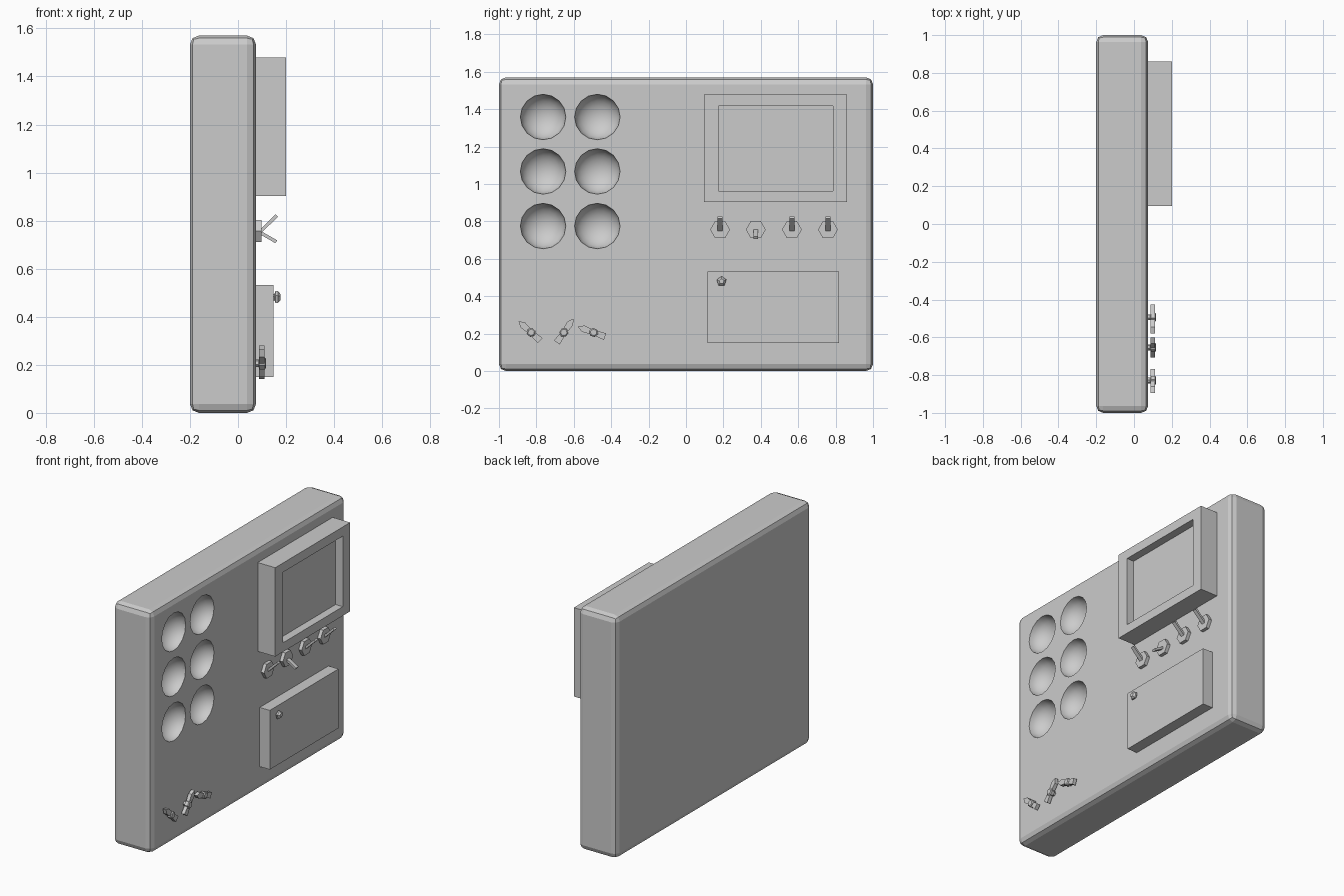
import bpy, bmesh, math
from mathutils import Matrix, Vector

if "Cube" in bpy.data.objects:
    bpy.data.objects.remove(bpy.data.objects["Cube"])

FACE = 0.075  # x of the panel's working face


def finish(bm, name):
    bmesh.ops.recalc_face_normals(bm, faces=bm.faces)
    mesh = bpy.data.meshes.new(name)
    bm.to_mesh(mesh)
    bm.free()
    ob = bpy.data.objects.new(name, mesh)
    bpy.context.collection.objects.link(ob)
    return ob


def add_box(bm, lo, hi):
    lo, hi = Vector(lo), Vector(hi)
    m = Matrix.Translation((lo + hi) / 2) @ Matrix.Diagonal((*(hi - lo), 1))
    bmesh.ops.create_cube(bm, size=1, matrix=m)


def lathe_x(bm, profile, y, z, n, phase=0):
    """Revolve (x, radius) pairs around an axis along x, with capped ends."""
    rings = []
    for x, r in profile:
        angles = [phase + 2 * math.pi * i / n for i in range(n)]
        rings.append([bm.verts.new((x, y + r * math.cos(a), z + r * math.sin(a))) for a in angles])
    for a, b in zip(rings, rings[1:]):
        for i in range(n):
            j = (i + 1) % n
            bm.faces.new((a[i], a[j], b[j], b[i]))
    bm.faces.new(rings[0])
    bm.faces.new(rings[-1])


# Panel body with rounded edges
bm = bmesh.new()
add_box(bm, (-0.2, -1, 0), (FACE, 1, 1.57))
bmesh.ops.bevel(bm, geom=bm.edges[:], offset=0.037, segments=2, profile=0.5, affect='EDGES')
body = finish(bm, "panel_body")

# Six bowl-shaped dial recesses
bm = bmesh.new()
for y in (-0.764, -0.474):
    for z in (1.358, 1.067, 0.775):
        m = (Matrix.Translation((FACE + 0.002, y, z)) @ Matrix.Diagonal((0.1, 0.122, 0.122, 1))
             @ Matrix.Rotation(math.pi / 2, 4, 'Y'))
        bmesh.ops.create_uvsphere(bm, u_segments=16, v_segments=12, radius=1, matrix=m)
for f in bm.faces:
    f.smooth = True
cutter = finish(bm, "dial_cutter")
cutter.hide_render = True
cutter.hide_viewport = True
mod = body.modifiers.new("dial_recesses", 'BOOLEAN')
mod.operation = 'DIFFERENCE'
mod.solver = 'EXACT'
mod.object = cutter

# Screen housing with sunken display
bm = bmesh.new()
add_box(bm, (FACE, 0.095, 0.903), (0.2, 0.861, 1.478))
bm.normal_update()
front = max(bm.faces, key=lambda f: f.calc_center_median().x)
bmesh.ops.inset_individual(bm, faces=[front], thickness=0.06)
bmesh.ops.inset_individual(bm, faces=[front], thickness=0.001)
c = front.calc_center_median()
inner = set(front.verts)
rim = {e.other_vert(v) for v in inner for e in v.link_edges} - inner
for v in inner | rim:
    v.co.y = 0.174 if v.co.y < c.y else 0.786
    v.co.z = 0.962 if v.co.z < c.z else 1.418
for v in inner:
    v.co.x -= 0.052
finish(bm, "screen_housing")

# Hatch and its little knob
bm = bmesh.new()
add_box(bm, (FACE, 0.115, 0.15), (0.147, 0.818, 0.533))
finish(bm, "hatch")
bm = bmesh.new()
lathe_x(bm, [(0.145, 0.014), (0.151, 0.014), (0.156, 0.027), (0.166, 0.027), (0.177, 0.014)],
        0.19, 0.48, 5, math.pi / 2)
finish(bm, "hatch_knob")

# Toggle switches: hex nut and angled lever
for i, (y, up) in enumerate(((0.182, True), (0.373, False), (0.566, True), (0.759, True))):
    bm = bmesh.new()
    lathe_x(bm, [(FACE, 0.053), (0.097, 0.053)], y, 0.756, 6)
    finish(bm, f"switch_nut_{i + 1}")
    bm = bmesh.new()
    add_box(bm, (0, -0.013, -0.007), (0.1 if up else 0.08, 0.013, 0.007))
    angle = math.radians(-44 if up else 30)
    bm.transform(Matrix.Translation((0.09, y, 0.752)) @ Matrix.Rotation(angle, 4, 'Y'))
    finish(bm, f"switch_lever_{i + 1}")

# Pointer knobs: flat waisted pointer on a hexagonal hub
half = [(0.09, 0), (0.06, 0.018), (0, 0.013), (-0.065, 0.019)]
outline = half + [(u, -v) for u, v in reversed(half[1:])]
for i, (y, deg) in enumerate(((-0.828, 138), (-0.653, 55), (-0.494, 160))):
    a = math.radians(deg)
    bm = bmesh.new()
    ring = [bm.verts.new((0.088, y + u * math.cos(a) - v * math.sin(a),
                          0.206 + u * math.sin(a) + v * math.cos(a))) for u, v in outline]
    face = bm.faces.new(ring)
    ext = bmesh.ops.extrude_face_region(bm, geom=[face], use_keep_orig=True)
    for v in ext["geom"]:
        if isinstance(v, bmesh.types.BMVert):
            v.co.x += 0.023
    finish(bm, f"pointer_{i + 1}")
    bm = bmesh.new()
    lathe_x(bm, [(FACE, 0.016), (0.086, 0.016), (0.09, 0.025), (0.112, 0.025), (0.117, 0.018)],
            y, 0.206, 6, a)
    finish(bm, f"pointer_hub_{i + 1}")
